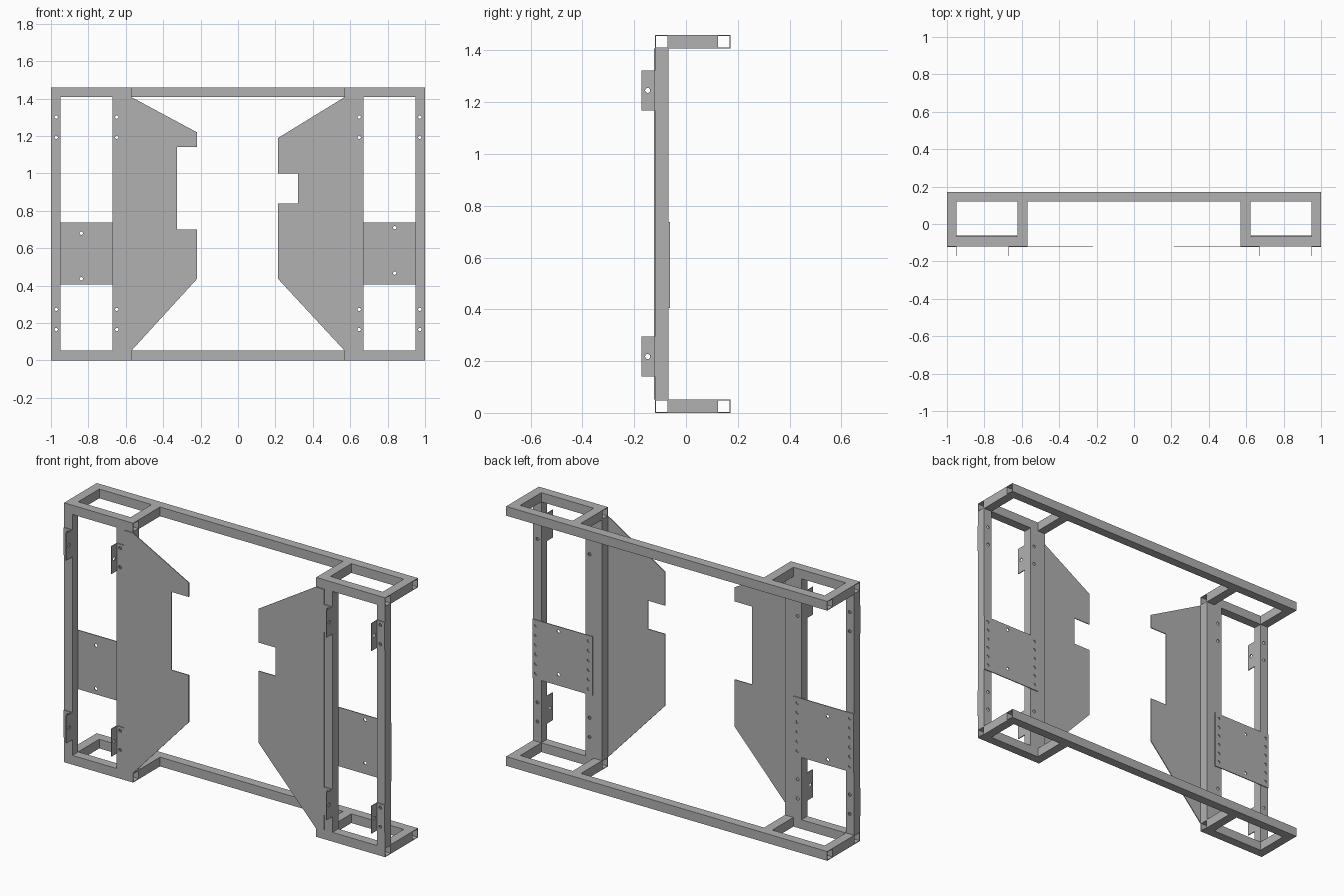
import bpy, bmesh
from mathutils import Matrix, Vector

if "Cube" in bpy.data.objects:
    bpy.data.objects.remove(bpy.data.objects["Cube"])

T, WALL, SHEET = 0.052, 0.004, 0.005      # tube size, tube wall, sheet thickness
H = 1.46                                  # overall height
FRONT, BACK = -0.119, 0.172               # outer faces of the frame in y
INNER, MID, REACH = 0.57, 0.622, 0.672    # inner bay: tube edge, tube edge, upright edge

steel = bpy.data.materials.new("grey_steel")
steel.use_nodes = True
GREY = (0.44, 0.44, 0.44, 1)
steel.diffuse_color = GREY
steel.node_tree.nodes["Principled BSDF"].inputs["Base Color"].default_value = GREY


def finish(name, bm):
    bmesh.ops.recalc_face_normals(bm, faces=bm.faces)
    mesh = bpy.data.meshes.new(name)
    bm.to_mesh(mesh)
    bm.free()
    mesh.materials.append(steel)
    obj = bpy.data.objects.new(name, mesh)
    bpy.context.collection.objects.link(obj)
    return obj


def place(axis, u, v, w):
    """Put section coordinates u, v and length w into space."""
    return {"x": (w, u, v), "y": (u, w, v), "z": (u, v, w)}[axis]


def prism(name, axis, pts, start, end):
    """Extrude a flat outline along an axis."""
    bm = bmesh.new()
    a, b = [[bm.verts.new(place(axis, u, v, w)) for u, v in pts] for w in (start, end)]
    bm.faces.new(a)
    bm.faces.new(b)
    for i in range(len(pts)):
        j = (i + 1) % len(pts)
        bm.faces.new((a[i], a[j], b[j], b[i]))
    return finish(name, bm)


def tube(name, axis, u, v, span):
    """Hollow rectangular tube with open ends; u and v are section ranges."""
    bm = bmesh.new()

    def loop(inset, w):
        u0, u1 = min(u) + inset, max(u) - inset
        v0, v1 = min(v) + inset, max(v) - inset
        return [bm.verts.new(place(axis, *p, w)) for p in ((u0, v0), (u1, v0), (u1, v1), (u0, v1))]

    rings = [loop(0, span[0]), loop(0, span[1]), loop(WALL, span[1]), loop(WALL, span[0])]
    for k in range(4):
        a, b = rings[k], rings[(k + 1) % 4]
        for i in range(4):
            j = (i + 1) % 4
            bm.faces.new((a[i], a[j], b[j], b[i]))
    return finish(name, bm)


def drill(obj, axis, centres, radius=0.009):
    """Cut round holes along an axis."""
    bm = bmesh.new()
    turn = Matrix.Rotation(1.5708, 4, "X" if axis == "y" else "Y")
    for c in centres:
        bmesh.ops.create_cone(bm, cap_ends=True, segments=12, radius1=radius, radius2=radius,
                              depth=0.2, matrix=Matrix.Translation(Vector(c)) @ turn)
    cutter = finish("hole_cutter", bm)
    cutter.hide_render = True
    mod = obj.modifiers.new("holes", "BOOLEAN")
    mod.operation, mod.solver, mod.object = "DIFFERENCE", "EXACT", cutter
    bpy.context.view_layer.update()
    result = obj.evaluated_get(bpy.context.evaluated_depsgraph_get())
    mesh = bpy.data.meshes.new_from_object(result)
    obj.modifiers.clear()
    obj.data = mesh
    bpy.data.objects.remove(cutter)


# Long back rails, top and bottom
levels = {"bottom": (0, T), "top": (H - T, H)}
for level, z in levels.items():
    tube(f"{level}_back_rail", "x", (BACK - T, BACK), z, (-1, 1))

bracket_z = {"lower": (0.14, 0.295), "upper": (1.168, 1.323)}
bolt_z = [z + off for z, _ in bracket_z.values() for off in (0.025, 0.133)]

for side, s in (("left", 1), ("right", -1)):
    # End frames
    for level, z in levels.items():
        tube(f"{side}_{level}_front_rail", "x", (FRONT, FRONT + T), z, (s * INNER, s))
        for place_name, x in (("outer", 1), ("inner", MID)):
            tube(f"{side}_{level}_{place_name}_spacer", "y", (s * (x - T), s * x), z,
                 (FRONT + T, BACK - T))

    # Uprights and their angle brackets
    for place_name, x0, x1, bolt_x, edge, base in (
            ("outer", 1 - T, 1, 0.972, 1 - T, 1),
            ("inner", INNER, REACH, 0.648, REACH, MID)):
        bolts = [(s * bolt_x, FRONT, z) for z in bolt_z]
        upright = tube(f"{side}_{place_name}_upright", "z", (s * x0, s * x1),
                       (FRONT, FRONT + T), (T, H - T))
        drill(upright, "y", bolts)
        step = SHEET if base > edge else -SHEET
        tip, face = -0.172, FRONT - SHEET
        outline = [(s * edge, FRONT), (s * edge, tip), (s * (edge + step), tip),
                   (s * (edge + step), face), (s * base, face), (s * base, FRONT)]
        for level, (z0, z1) in bracket_z.items():
            bracket = prism(f"{side}_{place_name}_{level}_bracket", "z", outline, z0, z1)
            drill(bracket, "y", [b for b in bolts if z0 < b[2] < z1])
            drill(bracket, "x", [(s * edge, -0.148, (z0 + z1) / 2)], 0.01)

    # Mounting plate behind the uprights
    y = FRONT + T
    low, high = 0.405, 0.737
    plate = prism(f"{side}_mounting_plate", "y",
                  [(s, low), (s * 0.625, low), (s * 0.625, high), (s, high)], y, y + SHEET)
    shift = 0.03 if s > 0 else 0
    holes = [(s * 0.838, y, z + shift) for z in (0.437, 0.68)]
    holes += [(s * x, y, 0.436 + 0.054 * i) for x in (0.978, 0.65) for i in range(6)]
    drill(plate, "y", holes)

# Notched side panels: top tip, notch top, notch bottom, tip x, notch x
for side, s, tip_z, n1, n0, tip_x, notch_x in (
        ("left", 1, 1.19, 1.0, 0.84, 0.215, 0.32),
        ("right", -1, 1.22, 1.14, 0.70, 0.22, 0.327)):
    outline = [(MID, T), (INNER, T), (tip_x, 0.435), (tip_x, n0), (notch_x, n0),
               (notch_x, n1), (tip_x, n1), (tip_x, tip_z), (INNER, H - T), (MID, H - T)]
    prism(f"{side}_notched_panel", "y", [(s * x, z) for x, z in outline],
          FRONT - SHEET, FRONT)
